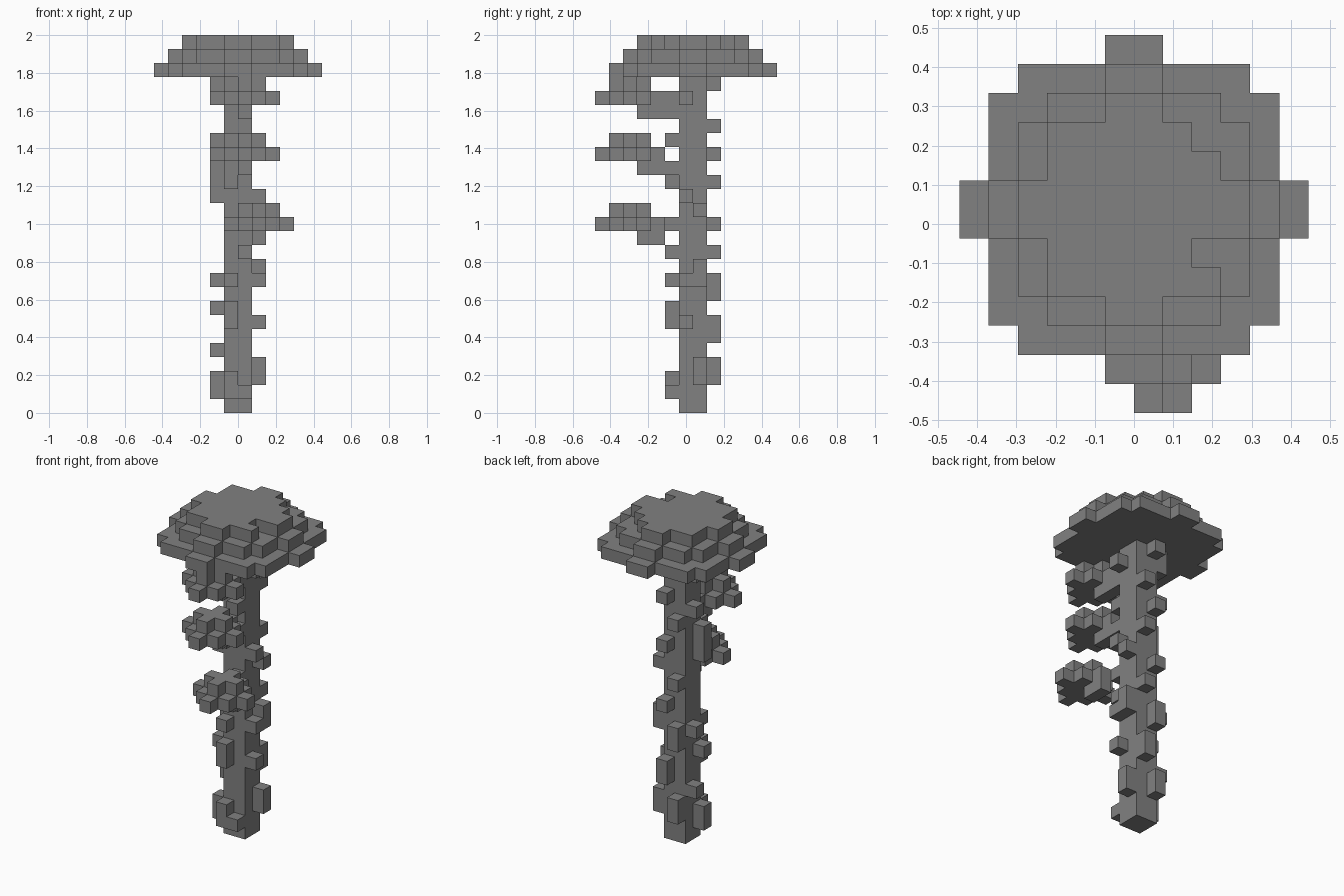
import bpy, bmesh
from mathutils import Vector

cube = bpy.data.objects.get("Cube")
if cube:
    bpy.data.objects.remove(cube, do_unlink=True)

V = 2 / 27  # edge of one block

grey = bpy.data.materials.new("stone_grey")
grey.use_nodes = True
colour = (0.22, 0.22, 0.22, 1)
grey.diffuse_color = colour
grey.node_tree.nodes["Principled BSDF"].inputs["Base Color"].default_value = colour


def box(xs, ys, zs):
    """Blocks in half-open ranges; rows in y count from the front."""
    return {(x, y, z) for x in range(*xs) for y in range(*ys) for z in range(*zs)}


def diamond(cx, cy, z, r):
    return {(x, y, z) for x in range(cx - r, cx + r + 1)
            for y in range(cy - r, cy + r + 1) if abs(x - cx) + abs(y - cy) <= r}


def cap_layer(z, steps):
    """Round layer from half-width / half-depth pairs."""
    cells = set()
    for w, d in steps:
        cells |= box((-w, w), (7 - d, 7 + d), (z, z + 1))
    return cells


parts = {}

# Stepped canopy
parts["canopy"] = (cap_layer(24, [(6, 1), (5, 4), (4, 5), (1, 6)])
                   | cap_layer(25, [(5, 1), (4, 3), (3, 4), (1, 5)])
                   | (cap_layer(26, [(4, 1), (3, 3), (1, 4)]) - {(2, 9, 26), (2, 5, 26)}))

# Square trunk
parts["trunk"] = box((-1, 1), (6, 8), (0, 24))

# Small shelves on the front, each on a bent stem
for name, cx, z in (("lower", 1, 13), ("middle", 0, 18), ("upper", 0, 22)):
    parts[name + "_shelf"] = diamond(cx, 2, z, 2) | diamond(cx, 2, z + 1, 1)
    parts[name + "_stem"] = box((cx, cx + 1), (3, 5), (z - 1, z))
parts["lower_stem"] |= {(0, 5, 13)}
parts["middle_stem"] |= {(0, 5, 17), (-1, 5, 17), (-1, 5, 16)}
parts["upper_stem"] |= {(0, 5, 21), (0, 5, 22)}

# Bark knobs: position across the face, first block, height
sides = {
    "right": (lambda a, z: (-2, 6 + a, z),
              [(0, 1, 2), (1, 4, 1), (0, 7, 1), (1, 9, 1), (0, 15, 3), (1, 19, 1), (1, 22, 2)]),
    "left": (lambda a, z: (1, 6 + a, z),
             [(1, 2, 2), (0, 6, 1), (0, 9, 1), (1, 9, 2), (1, 14, 1), (0, 15, 1), (0, 22, 1)]),
    "front": (lambda a, z: (a - 1, 5, z),
              [(0, 1, 2), (1, 1, 1), (0, 6, 2), (0, 9, 1), (1, 11, 1), (1, 19, 1)]),
    "back": (lambda a, z: (a - 1, 8, z),
             [(0, 2, 2), (1, 5, 2), (0, 8, 2), (1, 11, 1), (0, 13, 1), (1, 16, 1),
              (0, 18, 1), (1, 20, 1), (0, 23, 1)]),
}
for side, (place, knobs) in sides.items():
    parts[side + "_bark_knobs"] = {place(a, z + k) for a, z, h in knobs for k in range(h)}

filled = set().union(*parts.values())


def build(name, cells):
    """Skin the blocks, leaving out faces buried against other blocks."""
    bm = bmesh.new()
    for c in sorted(cells):
        for axis in range(3):
            for s in (-1, 1):
                n = list(c)
                n[axis] += s
                if tuple(n) in filled:
                    continue
                u, w = (axis + 1) % 3, (axis + 2) % 3
                corners = []
                for du, dw in ((0, 0), (1, 0), (1, 1), (0, 1))[::s]:
                    p = Vector(c)
                    p[axis] += (s + 1) // 2
                    p[u] += du
                    p[w] += dw
                    p.y -= 6.5
                    corners.append(bm.verts.new(p * V))
                bm.faces.new(corners)
    bmesh.ops.remove_doubles(bm, verts=bm.verts, dist=V / 100)
    bmesh.ops.dissolve_limit(bm, angle_limit=0.01, verts=bm.verts, edges=bm.edges)
    mesh = bpy.data.meshes.new(name)
    bm.to_mesh(mesh)
    bm.free()
    mesh.materials.append(grey)
    bpy.context.collection.objects.link(bpy.data.objects.new(name, mesh))


for name, cells in parts.items():
    build(name, cells)
